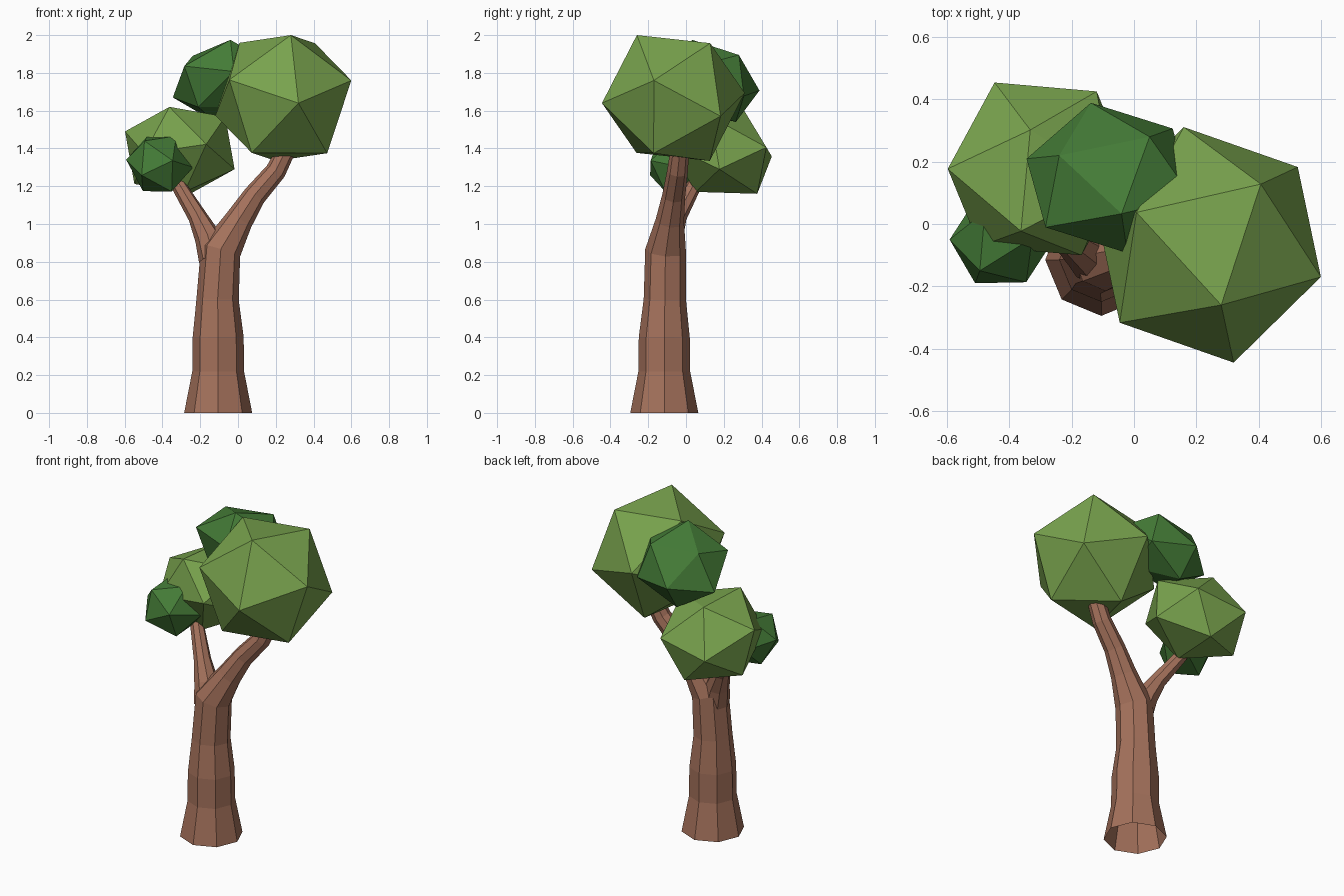
import bpy, bmesh, math
from mathutils import Vector, Matrix

if "Cube" in bpy.data.objects:
    bpy.data.objects.remove(bpy.data.objects["Cube"])


def material(name, rgb):
    m = bpy.data.materials.new(name)
    m.diffuse_color = (*rgb, 1)
    m.use_nodes = True
    m.node_tree.nodes["Principled BSDF"].inputs["Base Color"].default_value = m.diffuse_color
    return m


BARK = material("bark brown", (0.37, 0.165, 0.105))
LIGHT = material("light leaf green", (0.188, 0.362, 0.074))
DARK = material("dark leaf green", (0.058, 0.2, 0.038))


def finish(bm, name, mat):
    me = bpy.data.meshes.new(name)
    bm.to_mesh(me)
    bm.free()
    me.materials.append(mat)
    ob = bpy.data.objects.new(name, me)
    bpy.context.collection.objects.link(ob)
    return ob


def limb(name, path, sides=8):
    """Faceted tube through (x, y, z, radius) stations, open at the foot."""
    bm = bmesh.new()
    pts = [Vector(p[:3]) for p in path]
    rings = []
    for i, p in enumerate(pts):
        t = Vector((0, 0, 0))
        if i > 0:
            t += (p - pts[i - 1]).normalized()
        if i < len(pts) - 1:
            t += (pts[i + 1] - p).normalized()
        q = Vector((0, 0, 1)).rotation_difference(t)
        r = path[i][3]
        ring = []
        for k in range(sides):
            a = 2 * math.pi * k / sides
            ring.append(bm.verts.new(p + q @ Vector((r * math.cos(a), r * math.sin(a), 0))))
        rings.append(ring)
    for lo, hi in zip(rings, rings[1:]):
        for k in range(sides):
            j = (k + 1) % sides
            bm.faces.new((lo[k], lo[j], hi[j], hi[k]))
    bm.faces.new(rings[-1])
    return finish(bm, name, BARK)


def foliage(name, mat, centre, a, b, c):
    """Stretched icosahedron: a, b, c are the corners of one face, from the centre."""
    s, h = 2 / math.sqrt(5), 1 / math.sqrt(5)
    w = 2 * math.pi / 5
    base = Matrix(((0, 0, 1), (s, 0, h), (s * math.cos(w), s * math.sin(w), h))).transposed()
    fit = Matrix((a, b, c)).transposed() @ base.inverted()
    bm = bmesh.new()
    bmesh.ops.create_icosphere(bm, subdivisions=1, radius=1)
    for v in bm.verts:
        v.co = fit @ v.co + Vector(centre)
    bmesh.ops.recalc_face_normals(bm, faces=bm.faces)
    return finish(bm, name, mat)


# trunk running on into the right branch
limb("trunk", [(-0.105, -0.115, 0, 0.18), (-0.105, -0.115, 0.22, 0.137),
               (-0.105, -0.115, 0.4, 0.135), (-0.108, -0.112, 0.6, 0.112),
               (-0.092, -0.108, 0.86, 0.108), (0.005, -0.085, 1.02, 0.075),
               (0.088, -0.065, 1.15, 0.061), (0.2, -0.045, 1.28, 0.055),
               (0.27, -0.03, 1.42, 0.048)])
# thinner left branch
limb("left_branch", [(-0.125, -0.11, 0.82, 0.085), (-0.16, -0.085, 0.93, 0.07),
                     (-0.215, -0.045, 1.04, 0.05), (-0.312, 0.04, 1.2, 0.04),
                     (-0.335, 0.1, 1.29, 0.034)])

# leaf clumps
foliage("large_right_leaves", LIGHT, (0.24, -0.067, 1.667),
        (0.04, -0.193, 0.333), (0.08, -0.378, -0.027), (0.36, -0.103, 0.093))
foliage("left_leaves", LIGHT, (-0.308, 0.177, 1.39),
        (-0.29, 0, 0.1), (-0.055, -0.2, 0.23), (-0.025, 0.125, 0.22))
foliage("rear_top_leaves", DARK, (-0.08, 0.148, 1.757),
        (0.04, -0.115, 0.218), (-0.16, 0.072, 0.133), (0.13, 0.132, 0.138))
foliage("small_front_leaves", DARK, (-0.415, -0.035, 1.32),
        (-0.177, -0.015, 0.02), (-0.095, -0.155, -0.062), (-0.08, -0.115, 0.12))
